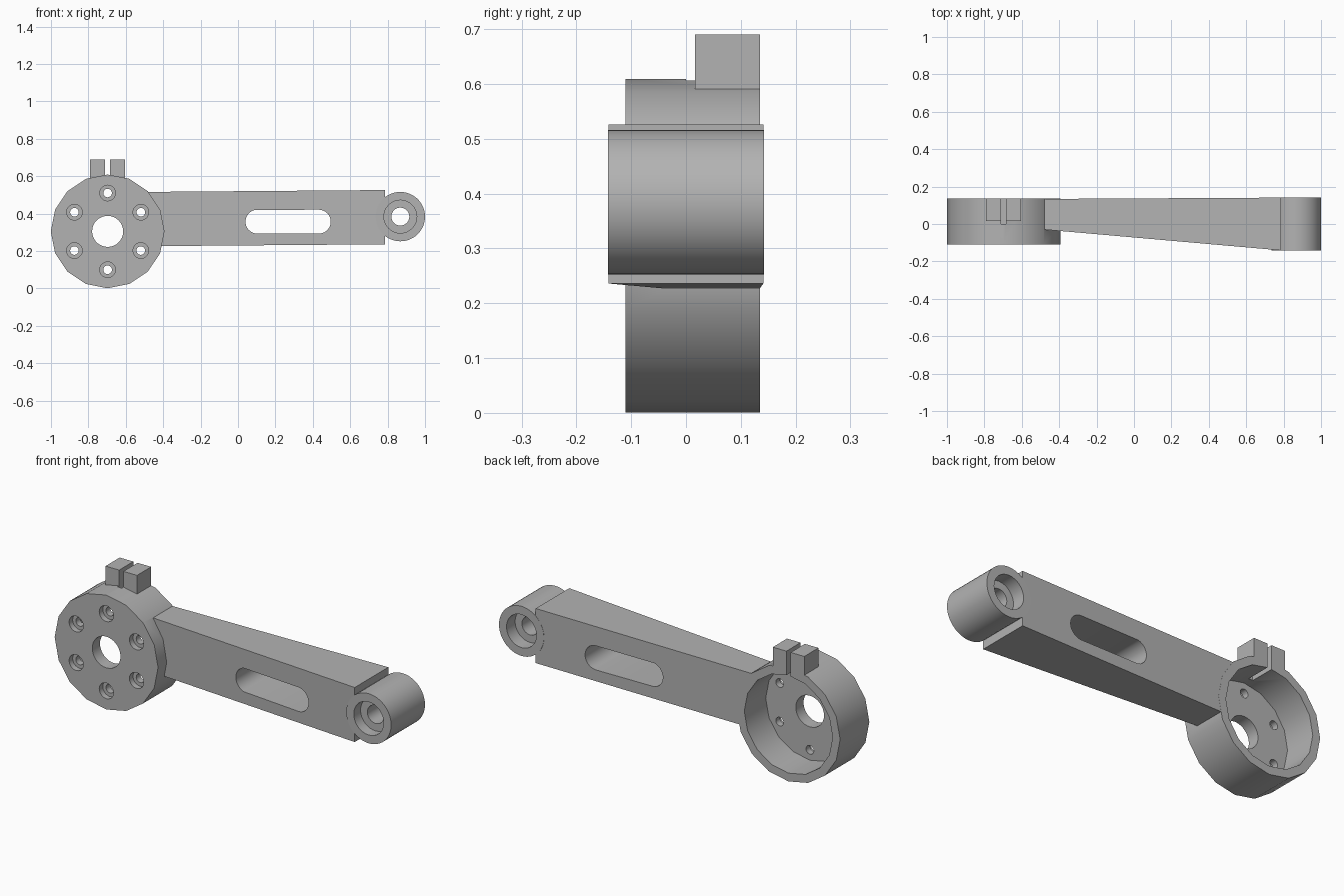
import bpy, bmesh, math
from mathutils import Matrix

if "Cube" in bpy.data.objects:
    bpy.data.objects.remove(bpy.data.objects["Cube"])

GREY = (0.45, 0.45, 0.45, 1)
metal = bpy.data.materials.new("plain grey")
metal.use_nodes = True
metal.diffuse_color = GREY
metal.node_tree.nodes["Principled BSDF"].inputs["Base Color"].default_value = GREY


def finish(name, bm):
    bmesh.ops.recalc_face_normals(bm, faces=bm.faces)
    mesh = bpy.data.meshes.new(name)
    bm.to_mesh(mesh)
    bm.free()
    mesh.materials.append(metal)
    obj = bpy.data.objects.new(name, mesh)
    bpy.context.scene.collection.objects.link(obj)
    return obj


def cylinder(name, centre, radius, lo, hi, sides=32, axis="Y", stretch=0):
    """Cylinder along an axis; stretch pulls its halves apart in x into a slot."""
    bm = bmesh.new()
    bmesh.ops.create_cone(bm, cap_ends=True, segments=sides, radius1=radius,
                          radius2=radius, depth=hi - lo)
    mid = (lo + hi) / 2
    if axis == "Y":
        turn, place = Matrix.Rotation(math.pi / 2, 4, "X"), (centre[0], mid, centre[1])
    else:
        turn, place = Matrix.Rotation(math.pi / 2, 4, "Y"), (mid, centre[0], centre[1])
    bm.transform(turn)
    for v in bm.verts:
        v.co.x += math.copysign(stretch, v.co.x)
    bm.transform(Matrix.Translation(place))
    return finish(name, bm)


def box(name, xs, ys, zs, shape=None):
    bm = bmesh.new()
    bmesh.ops.create_cube(bm, size=1)
    for v in bm.verts:
        v.co = [pair[c > 0] for pair, c in zip((xs, ys, zs), v.co)]
        if shape:
            shape(v.co)
    return finish(name, bm)


def combine(target, tool, operation="DIFFERENCE"):
    """Apply one boolean and discard the tool."""
    mod = target.modifiers.new("bool", "BOOLEAN")
    mod.operation, mod.solver, mod.object = operation, "EXACT", tool
    graph = bpy.context.evaluated_depsgraph_get()
    mesh = bpy.data.meshes.new_from_object(target.evaluated_get(graph))
    target.modifiers.clear()
    target.data = mesh
    bpy.data.objects.remove(tool)


HUB = (-0.697, 0.305)
PIVOT = (0.868, 0.384)
FRONT, BACK = -0.11, 0.135

# Hub drum, tapered arm and pivot sleeve joined into one casting
body = cylinder("lever_body", HUB, 0.304, FRONT, BACK, 16)


def taper(co):
    if co.x > 0:                       # wider and slightly raised pivot end
        co.y = 0.141 if co.y > 0 else -0.141
        co.z += 0.01


combine(body, box("arm", (-0.478, 0.785), (-0.03, 0.134), (0.226, 0.516), taper), "UNION")
combine(body, cylinder("pivot_sleeve", PIVOT, 0.132, -0.142, 0.142, 48), "UNION")

# Open back of the drum, centre hole and clamp slit
combine(body, cylinder("drum_cavity", HUB, 0.26, -0.045, 0.3, 16))
combine(body, cylinder("centre_hole", HUB, 0.083, -0.3, 0.1))
combine(body, box("clamp_slit", (-0.71, -0.685), (0, 0.3), (0.5, 0.7)))

# Ring of counterbored bolt holes
for i in range(6):
    a = math.radians(90 + 60 * i)
    spot = (HUB[0] + 0.205 * math.cos(a), HUB[1] + 0.205 * math.sin(a))
    combine(body, cylinder("bolt_hole", spot, 0.023, -0.3, 0.0, 20))
    combine(body, cylinder("bolt_recess", spot, 0.042, -0.3, -0.08, 20))

# Long slot through the arm
combine(body, cylinder("arm_slot", (0.268, 0.357), 0.064, -0.4, 0.4, 30, stretch=0.164))

# Pivot bore with a bearing seat at each end
combine(body, cylinder("pivot_bore", PIVOT, 0.048, -0.3, 0.3))
combine(body, cylinder("front_bearing_seat", PIVOT, 0.088, -0.3, -0.085))
combine(body, cylinder("back_bearing_seat", PIVOT, 0.088, 0.07, 0.3))

# Pair of drilled clamp tabs above the slit
tabs = []
for name, xs in (("right_clamp_tab", (-0.79, -0.71)), ("left_clamp_tab", (-0.685, -0.605))):
    tab = box(name, xs, (0.016, BACK), (0.58, 0.69))
    combine(tab, cylinder("screw_hole", (0.075, 0.644), 0.023, -1, 0, 24, "X"))
    tabs.append(tab)

# Smooth round walls, keeping the edges sharp
bpy.ops.object.select_all(action="DESELECT")
for obj in [body] + tabs:
    obj.select_set(True)
bpy.context.view_layer.objects.active = body
bpy.ops.object.shade_smooth_by_angle(angle=math.radians(30))
